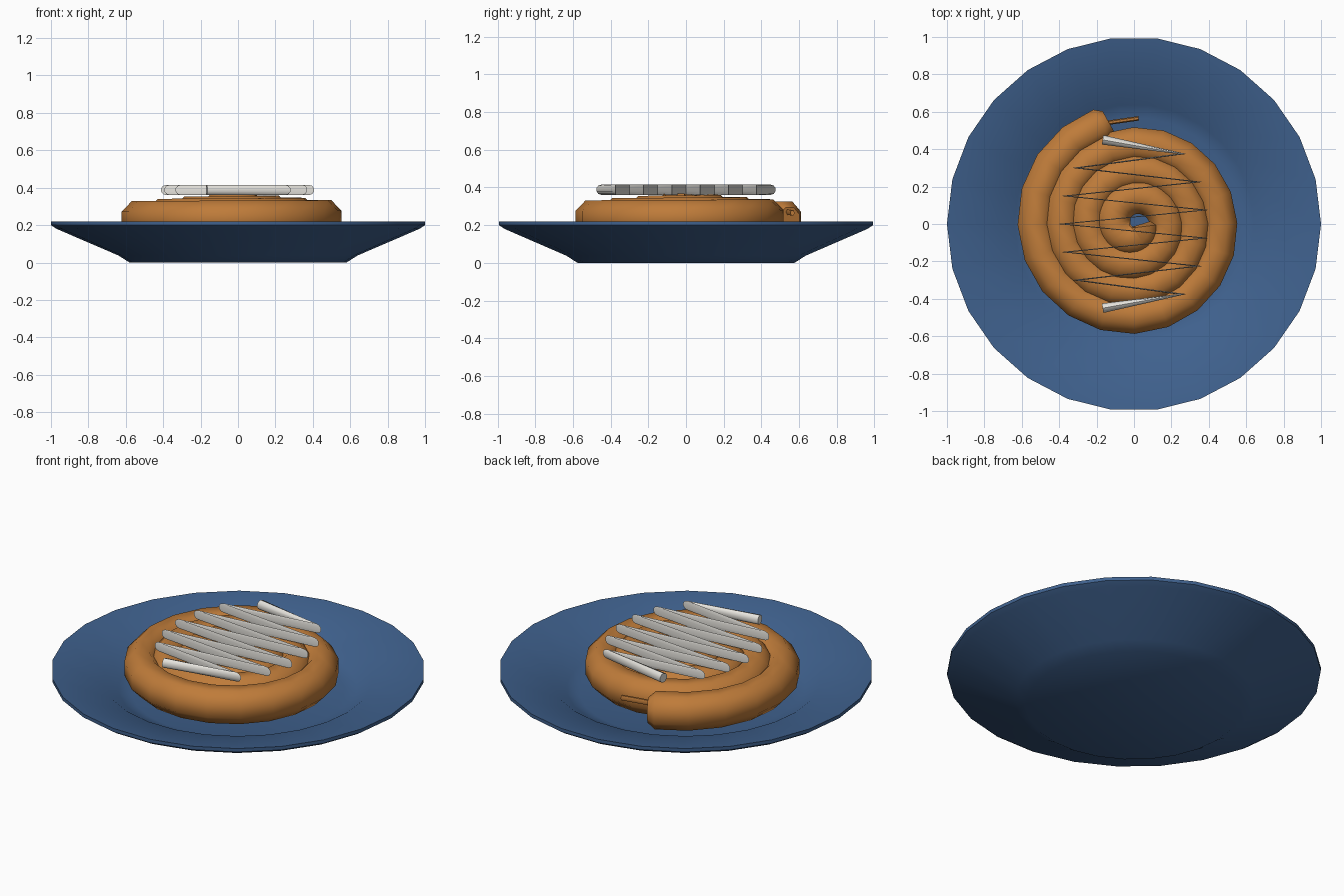
import bpy, bmesh, math
from mathutils import Vector

if "Cube" in bpy.data.objects:
    bpy.data.objects.remove(bpy.data.objects["Cube"])


def material(name, rgb):
    m = bpy.data.materials.new(name)
    m.diffuse_color = (*rgb, 1)
    m.use_nodes = True
    m.node_tree.nodes["Principled BSDF"].inputs["Base Color"].default_value = m.diffuse_color
    return m


BLUE = material("plate blue", (0.05, 0.12, 0.27))
BROWN = material("baked brown", (0.52, 0.2, 0.042))
WHITE = material("icing white", (0.84, 0.82, 0.77))


def finish(name, bm, mat, angle):
    bmesh.ops.recalc_face_normals(bm, faces=bm.faces)
    me = bpy.data.meshes.new(name)
    bm.to_mesh(me)
    bm.free()
    me.materials.append(mat)
    ob = bpy.data.objects.new(name, me)
    bpy.context.collection.objects.link(ob)
    bpy.ops.object.select_all(action='DESELECT')
    ob.select_set(True)
    bpy.context.view_layer.objects.active = ob
    bpy.ops.object.shade_smooth_by_angle(angle=math.radians(angle))
    return ob


def skin(bm, rings):
    """Bridge closed rings of points and cap both ends."""
    loops = [[bm.verts.new(p) for p in ring] for ring in rings]
    n = len(loops[0])
    for a, b in zip(loops, loops[1:]):
        for i in range(n):
            j = (i + 1) % n
            bm.faces.new((a[i], a[j], b[j], b[i]))
    bm.faces.new(loops[0][::-1])
    bm.faces.new(loops[-1])


def tube(bm, points, sides, widths, heights, phase=0.0):
    """Sweep an oval along points; each ring faces the averaged direction."""
    rings = []
    for i, p in enumerate(points):
        into = (p - points[i - 1]).normalized() if i else Vector()
        out = (points[i + 1] - p).normalized() if i + 1 < len(points) else Vector()
        side = (into + out).cross(Vector((0, 0, 1))).normalized()
        ring = []
        for k in range(sides):
            a = math.tau * k / sides + phase
            ring.append(p + side * widths[i] * math.cos(a)
                        + Vector((0, 0, heights[i] * math.sin(a))))
        rings.append(ring)
    skin(bm, rings)


# Plate: 26-sided lathe, underside to rim to well
profile = [(0.58, 0), (0.64, 0.038), (0.97, 0.18), (1, 0.2), (1, 0.22),
           (0.97, 0.215), (0.72, 0.163), (0.64, 0.11), (0.57, 0.09)]
bm = bmesh.new()
skin(bm, [[(r * math.cos(math.tau * k / 26), r * math.sin(math.tau * k / 26), z)
           for k in range(26)] for r, z in profile])
finish("plate", bm, BLUE, 40)

# Pastry: spiral tube rising slightly toward the middle, blunt rounded ends
points, start, end, step = [], 108, 1440, 18
for t in range(start, end + 1, step):
    r = 0.53 - 0.14 * (t - 180) / 360
    a = math.radians(t)
    points.append(Vector((r * math.cos(a), r * math.sin(a),
                          0.232 + 0.085 * (0.53 - r))))
direction = (points[0] - points[1]).normalized()
points.insert(0, points[0] + direction * 0.04)
count = len(points)
widths = [0.1] * count
heights = [0.104] * count
widths[0], heights[0] = 0.065, 0.07
widths[-1], heights[-1] = 0.06, 0.07
bm = bmesh.new()
tube(bm, points, 8, widths, heights, math.pi / 8)
finish("spiral_pastry", bm, BROWN, 50)

# Thin loose strip at the outer end of the pastry
bm = bmesh.new()
tube(bm, [Vector((-0.15, 0.54, 0.27)), Vector((0.025, 0.565, 0.265))],
     6, [0.012] * 2, [0.016] * 2)
finish("pastry_end_strip", bm, BROWN, 50)

# Icing: zigzag drizzle within an oval
points = []
for i in range(13):
    y = 0.45 - 0.075 * i
    x = 0.385 * math.sqrt(1 - (y / 0.5) ** 2)
    points.append(Vector((-x if i % 2 == 0 else x, y, 0.388)))
bm = bmesh.new()
tube(bm, points, 10, [0.027] * 13, [0.027] * 13, math.pi / 10)
finish("icing_drizzle", bm, WHITE, 50)
